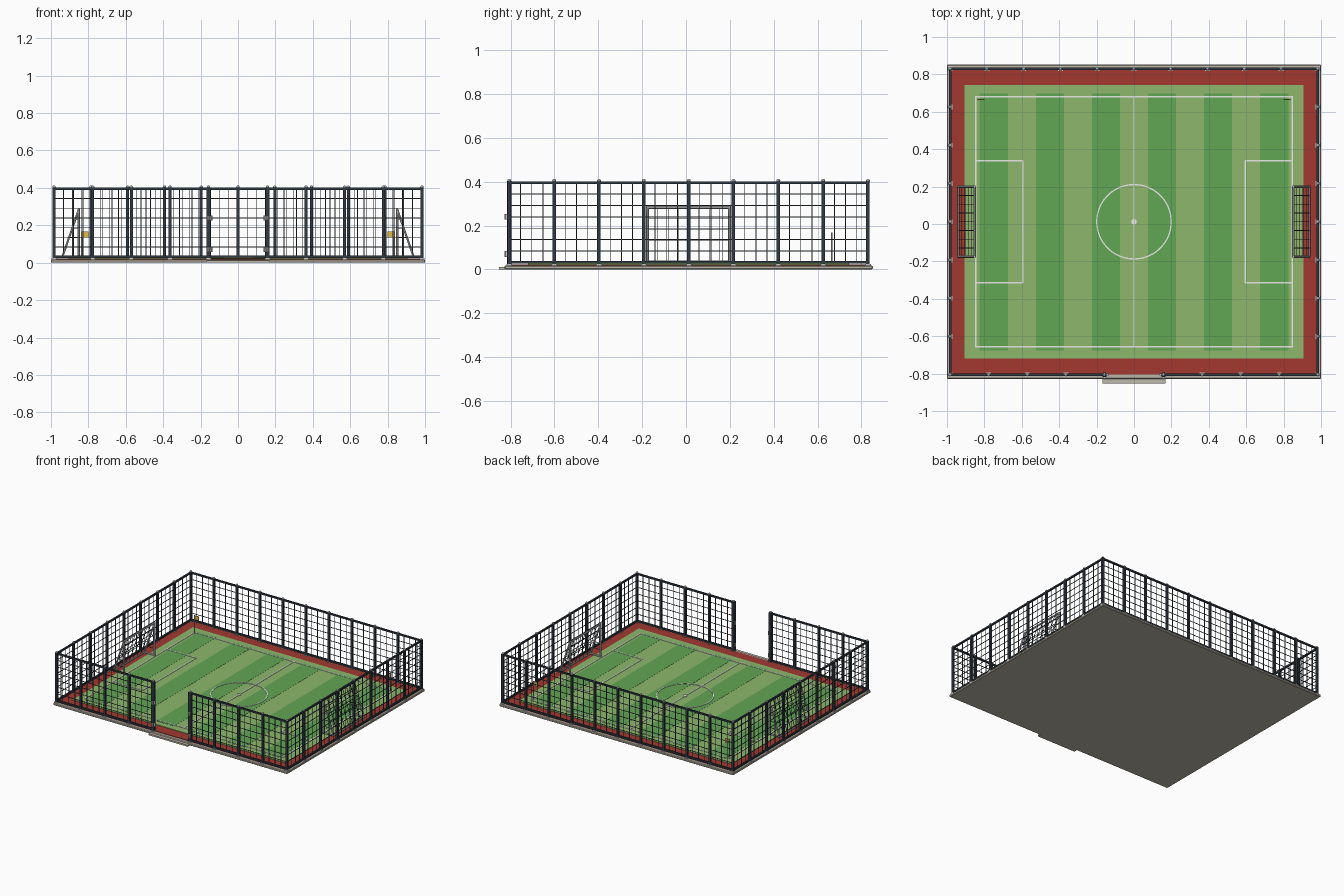
import bpy, bmesh, math
from mathutils import Vector, Matrix

if "Cube" in bpy.data.objects:
    bpy.data.objects.remove(bpy.data.objects["Cube"])

CY = 0.012            # pitch centre in y
GROUND = 0.026        # grass level


def mat(name, rgb):
    m = bpy.data.materials.new(name)
    m.diffuse_color = (*rgb, 1)
    m.use_nodes = True
    m.node_tree.nodes["Principled BSDF"].inputs["Base Color"].default_value = m.diffuse_color
    return m


STONE = mat("stone", (0.52, 0.48, 0.40))
RED = mat("red_track", (0.36, 0.04, 0.03))
LIGHT = mat("light_grass", (0.27, 0.48, 0.15))
DARK = mat("dark_grass", (0.12, 0.38, 0.09))
WHITE = mat("line_white", (0.80, 0.82, 0.78))
STEEL = mat("dark_steel", (0.03, 0.04, 0.055))
WIRE = mat("wire", (0.06, 0.07, 0.08))
METAL = mat("light_metal", (0.55, 0.57, 0.58))
GOAL = mat("goal_paint", (0.62, 0.62, 0.60))
YELLOW = mat("flag_yellow", (0.75, 0.50, 0.06))


def finish(bm, name, material):
    me = bpy.data.meshes.new(name)
    bm.to_mesh(me)
    bm.free()
    me.materials.append(material)
    ob = bpy.data.objects.new(name, me)
    bpy.context.collection.objects.link(ob)
    return ob


def box(bm, x0, x1, y0, y1, z0, z1):
    m = Matrix.Translation(((x0 + x1) / 2, (y0 + y1) / 2, (z0 + z1) / 2))
    bmesh.ops.create_cube(bm, size=1, matrix=m @ Matrix.Diagonal((x1 - x0, y1 - y0, z1 - z0, 1)))


def bar(bm, p, q, r, sides=4):
    p, q = Vector(p), Vector(q)
    d = q - p
    rot = d.to_track_quat('Z', 'Y').to_matrix().to_4x4()
    turn = Matrix.Rotation(math.pi / sides, 4, 'Z')
    bmesh.ops.create_cone(bm, cap_ends=True, segments=sides, radius1=r, radius2=r,
                          depth=d.length, matrix=Matrix.Translation((p + q) / 2) @ rot @ turn)


def slab(name, material, *dims):
    bm = bmesh.new()
    box(bm, *dims)
    return finish(bm, name, material)


# Base, entrance step, track and grass
base = slab("base_slab", STONE, -1, 1, CY - 0.84, CY + 0.84, 0, 0.018)
bev = base.modifiers.new("bevel", 'BEVEL')
bev.width = 0.004
slab("entrance_step", STONE, -0.168, 0.168, -0.852, -0.80, 0, 0.012)
slab("red_track", RED, -0.982, 0.982, CY - 0.816, CY + 0.816, 0.01, 0.022)
slab("grass", LIGHT, -0.907, 0.907, CY - 0.732, CY + 0.732, 0.012, GROUND)
bm = bmesh.new()
for i in range(6):
    x = -0.825 + 0.3 * i
    box(bm, x, x + 0.15, CY - 0.687, CY + 0.687, 0.02, GROUND + 0.001)
finish(bm, "grass_stripes", DARK)

# Pitch markings
bm = bmesh.new()
LZ = (GROUND, GROUND + 0.003)
w = 0.004
for s in (-1, 1):
    box(bm, -0.85, 0.85, CY + s * 0.669 - w, CY + s * 0.669 + w, *LZ)
    box(bm, s * 0.846 - w, s * 0.846 + w, CY - 0.669, CY + 0.669, *LZ)
    box(bm, s * 0.595 - w, s * 0.595 + w, CY - 0.327, CY + 0.327, *LZ)
    for t in (-1, 1):
        xs = sorted((s * 0.846, s * 0.595))
        box(bm, *xs, CY + t * 0.327 - w, CY + t * 0.327 + w, *LZ)
box(bm, -w, w, CY - 0.669, CY + 0.669, *LZ)
bmesh.ops.create_cone(bm, cap_ends=True, segments=24, radius1=0.015, radius2=0.015, depth=0.005,
                      matrix=Matrix.Translation((0, CY, GROUND + 0.002)))
N = 64
for i in range(N):
    a, b = (2 * math.pi * k / N for k in (i, i + 1))
    bar(bm, (0.199 * math.cos(a), CY + 0.199 * math.sin(a), GROUND + 0.0005),
        (0.199 * math.cos(b), CY + 0.199 * math.sin(b), GROUND + 0.0005), 0.005)
finish(bm, "pitch_lines", WHITE)

# Fence: runs of (start, end, bays, inward normal)
FX, FB, FF = 0.983, 0.830, -0.806
Z0, Z1 = 0.032, 0.395
runs = [((-FX, FB), (FX, FB), 10, (0, -1)),
        ((-FX, FF), (-FX, FB), 8, (1, 0)),
        ((FX, FF), (FX, FB), 8, (-1, 0)),
        ((-FX, FF), (-0.158, FF), 4, (0, 1)),
        ((FX, FF), (0.158, FF), 4, (0, 1))]
posts, rails, wires, fittings = (bmesh.new() for _ in range(4))
COLS, ROWS = 4, 7
done = set()
for a, b, bays, n in runs:
    a, b, n = Vector(a), Vector(b), Vector(n)
    for z in (Z0, Z1):
        bar(rails, (*a, z), (*b, z), 0.0085)
    for k in range(1, ROWS):
        z = Z0 + (Z1 - Z0) * k / ROWS
        bar(wires, (*a, z), (*b, z), 0.0026)
    for i in range(bays * COLS + 1):
        p = a.lerp(b, i / (bays * COLS))
        if i % COLS:
            bar(wires, (*p, Z0), (*p, Z1), 0.0026)
            continue
        key = (round(p.x, 3), round(p.y, 3))
        if key in done:
            continue
        done.add(key)
        box(posts, p.x - 0.008, p.x + 0.008, p.y - 0.008, p.y + 0.008, 0.018, 0.402)
        # foot plate and rounded cap
        box(fittings, p.x - 0.013, p.x + 0.013, p.y - 0.013, p.y + 0.013, 0.016, 0.025)
        bmesh.ops.create_uvsphere(fittings, u_segments=8, v_segments=6, radius=0.009,
                                  matrix=Matrix.Translation((*p, 0.404)))
# Gate hinges on the entrance posts
for s in (-1, 1):
    box(posts, s * 0.158 - 0.011, s * 0.158 + 0.011, FF - 0.011, FF + 0.011, 0.018, 0.402)
    for z in (0.07, 0.24):
        bar(fittings, (s * 0.158, FF - 0.013, z - 0.013), (s * 0.158, FF - 0.013, z + 0.013), 0.009, 8)
        bar(fittings, (s * 0.144, FF, z - 0.013), (s * 0.144, FF, z + 0.013), 0.007, 8)
finish(posts, "fence_posts", STEEL)
finish(rails, "fence_rails", STEEL)
finish(wires, "fence_mesh", WIRE)
finish(fittings, "post_fittings", METAL)

# Goals: frame and net, one per end
for s, side in ((-1, "left"), (1, "right")):
    frame, net = bmesh.new(), bmesh.new()
    xf, xb, zt, zb = s * 0.852, s * 0.938, 0.283, 0.034
    ya, yb = CY - 0.187, CY + 0.187
    for y in (ya, yb):
        bar(frame, (xf, y, GROUND), (xf, y, zt + 0.005), 0.007, 8)
        bar(frame, (xf, y, zt), (xb, y, zb), 0.006, 8)
        bar(frame, (xf, y, zb), (xb, y, zb), 0.006, 8)
    bar(frame, (xf, ya, zt), (xf, yb, zt), 0.007, 8)
    bar(frame, (xb, ya, zb), (xb, yb, zb), 0.006, 8)
    for i in range(1, 8):
        y = ya + (yb - ya) * i / 8
        bar(net, (xf, y, zt), (xb, y, zb), 0.0022)
    for i in range(1, 5):
        t = i / 5
        x, z = xf + (xb - xf) * t, zt + (zb - zt) * t
        bar(net, (x, ya, z), (x, yb, z), 0.0022)
        for y in (ya, yb):
            bar(net, (xf, y, z), (x, y, z), 0.0022)
    finish(frame, side + "_goal_frame", GOAL)
    finish(net, side + "_goal_net", WIRE)

    # Corner flag at the back
    bm = bmesh.new()
    bar(bm, (s * 0.836, 0.665, GROUND), (s * 0.836, 0.665, 0.168), 0.004, 8)
    finish(bm, side + "_flag_pole", METAL)
    xs = sorted((s * 0.834, s * 0.80))
    slab(side + "_corner_flag", YELLOW, *xs, 0.663, 0.667, 0.134, 0.166)
